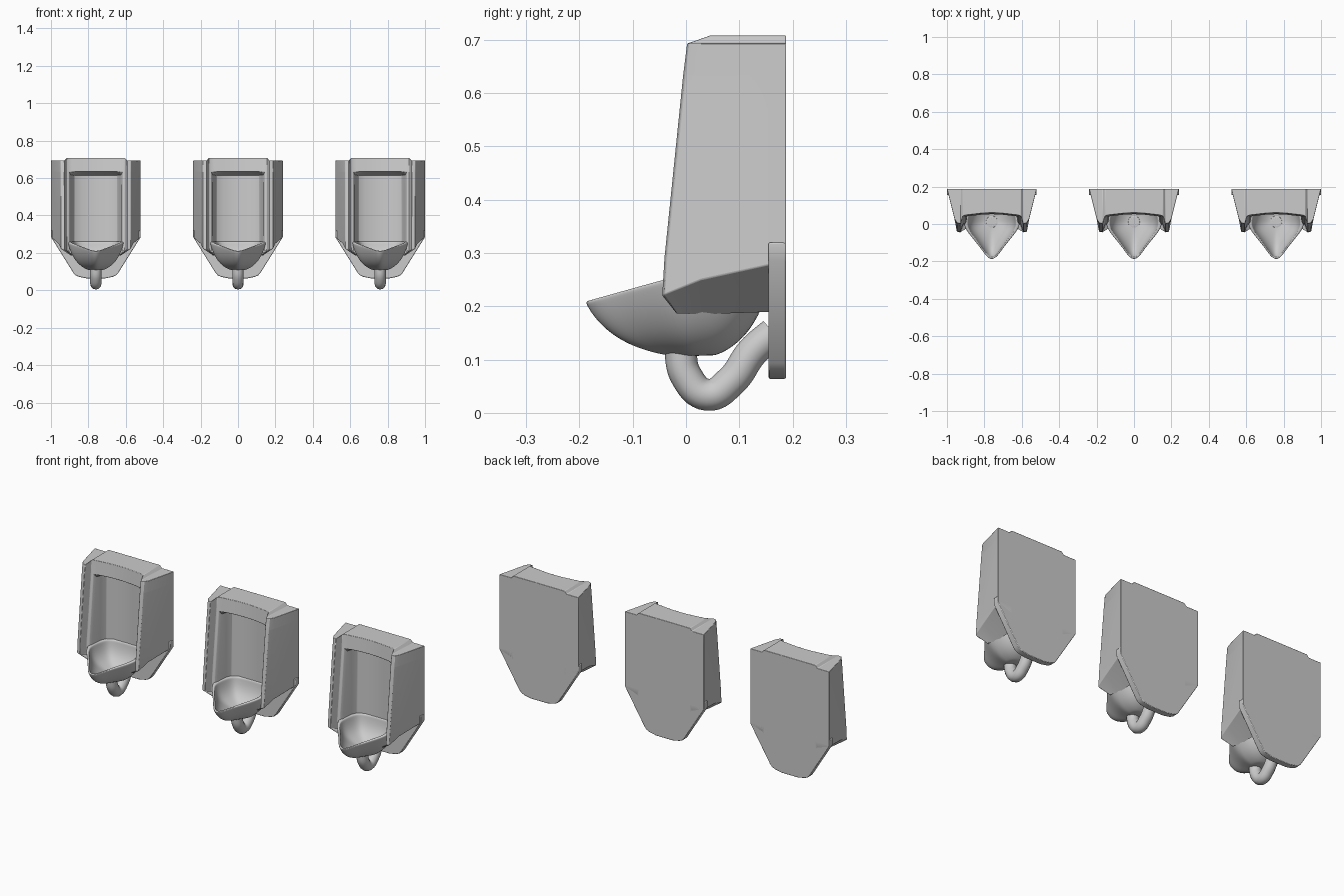
import bpy, bmesh, math
from mathutils import Vector

if "Cube" in bpy.data.objects:
    bpy.data.objects.remove(bpy.data.objects["Cube"])


def finish(bm, name, angle=35, bevel=0, subsurf=0):
    bmesh.ops.recalc_face_normals(bm, faces=bm.faces)
    me = bpy.data.meshes.new(name)
    bm.to_mesh(me)
    bm.free()
    ob = bpy.data.objects.new(name, me)
    bpy.context.collection.objects.link(ob)
    bpy.ops.object.select_all(action='DESELECT')
    bpy.context.view_layer.objects.active = ob
    ob.select_set(True)
    bpy.ops.object.shade_smooth_by_angle(angle=math.radians(angle))
    if bevel:
        m = ob.modifiers.new("bevel", 'BEVEL')
        m.width, m.segments, m.limit_method = bevel, 2, 'ANGLE'
        m.angle_limit = math.radians(35)
    if subsurf:
        m = ob.modifiers.new("subsurf", 'SUBSURF')
        m.levels = m.render_levels = subsurf
    return ob


def mirror_x(bm):
    geom = bm.verts[:] + bm.edges[:] + bm.faces[:]
    bmesh.ops.mirror(bm, geom=geom, axis='X', merge_dist=0.0005)
    bmesh.ops.remove_doubles(bm, verts=bm.verts, dist=0.0002)


# body: half slices lofted downwards, with hood, wings and open cavity
def front(z):
    return -0.045 + (z - 0.25) * 0.045 / 0.44


def body_slice(z, hollow):
    f = front(z)
    pts = [(0, .188), (.155, .188), (.168, .188), (.24, .188), (.2, .028),
           (.187, f + .004), (.168, f), (.155, f + .04), (.143, f + .045)]
    if hollow:
        pts += [(.135, f + .06), (.128, .08), (.115, .108), (.08, .127), (0, .13)]
    else:
        pts += [(.128, f + .047), (.11, f + .049), (.085, f + .052), (.05, f + .056), (0, f + .058)]
    return [Vector((x, y, z)) for x, y in pts]


top = body_slice(.708, False)
for i in range(2, 7):
    top[i].z = .694
hood = body_slice(.635, False)
upper = body_slice(.632, True)
for p in upper[9:]:
    p.z = .615
lower = body_slice(.29, True)
bottom = body_slice(.25, True)
for i, z in {0: .24, 1: .25, 2: .26, 3: .285, 4: .25, 5: .222, 6: .22, 7: .21, 8: .21}.items():
    bottom[i].z = z
for p in bottom[9:]:
    p.z = .235
under = [p.copy() for p in bottom]
for i, c in {2: (.1, .17, .19), 3: (.12, .165, .19), 4: (.12, .03, .185),
             5: (.135, -.018, .187), 6: (.125, -.018, .187)}.items():
    under[i] = Vector(c)

bm = bmesh.new()
rows = [[bm.verts.new(p) for p in r] for r in (top, hood, upper, lower, bottom)]
for a, b in zip(rows, rows[1:]):
    for i in range(len(a) - 1):
        bm.faces.new((a[i], a[i + 1], b[i + 1], b[i]))
t, b = rows[0], rows[-1]
bm.faces.new([t[0], t[1]] + t[7:])
bm.faces.new((t[1], t[2], t[6], t[7]))
bm.faces.new(t[2:7])
u = {i: bm.verts.new(under[i]) for i in range(2, 7)}
for i in range(2, 6):
    bm.faces.new((b[i], b[i + 1], u[i + 1], u[i]))
bm.faces.new((b[6], b[7], u[6]))
mirror_x(bm)
parts = [finish(bm, "urinal_body", bevel=.004)]

# back plate tapering down behind the trap
half = [(.24, .32), (.24, .285), (.12, .093), (.108, .08), (.09, .072), (.05, .064)]
outline = half + [(-x, z) for x, z in reversed(half)]
bm = bmesh.new()
face = bm.faces.new([bm.verts.new((x, .155, z)) for x, z in outline])
ext = bmesh.ops.extrude_face_region(bm, geom=[face])
bmesh.ops.translate(bm, vec=(0, .033, 0), verts=[v for v in ext["geom"] if isinstance(v, bmesh.types.BMVert)])
parts.append(finish(bm, "back_plate", bevel=.003))

# bowl: outer skin up to the sloped rim, then inner skin down to the floor
outer = [(0, .165), (.09, .155), (.14, .1), (.152, .03), (.15, -.02), (.105, -.075),
         (.06, -.13), (.03, -.175), (0, -.195)]
inner = [(0, .127), (.08, .122), (.113, .1), (.127, .03), (.132, -.02), (.092, -.07),
         (.052, -.125), (.022, -.168), (0, -.181)]


def bowl_ring(half, s, drop, floor):
    ring = []
    for x, y in half + [(-x, y) for x, y in half[-2:0:-1]]:
        rim = .262 + .28 * min(y, 0)
        ring.append(Vector((x * s, .02 + (y - .02) * s, rim + (floor - rim) * drop)))
    return ring


rings = [bowl_ring(outer, s, d, .107) for s, d in
         ((.2, 1), (.3, .98), (.5, .88), (.72, .68), (.9, .36), (.99, .07), (1, 0))]
rings += [bowl_ring(inner, s, d, .138) for s, d in
          ((1, 0), (.99, .08), (.92, .4), (.75, .7), (.45, .92), (.2, 1))]
bm = bmesh.new()
rows = [[bm.verts.new(p) for p in r] for r in rings]
n = len(rows[0])
for a, b in zip(rows, rows[1:]):
    for i in range(n):
        bm.faces.new((a[i], a[(i + 1) % n], b[(i + 1) % n], b[i]))
bm.faces.new(rows[0])
bm.faces.new(rows[-1])
parts.append(finish(bm, "bowl", angle=180, subsurf=2))

# trap pipe
cu = bpy.data.curves.new("trap_pipe", 'CURVE')
cu.dimensions = '3D'
cu.bevel_depth, cu.bevel_resolution, cu.resolution_u = .03, 4, 8
cu.use_fill_caps = True
sp = cu.splines.new('BEZIER')
path = [(-.012, .125), (0, .07), (.04, .034), (.085, .06), (.125, .115), (.165, .15)]
sp.bezier_points.add(len(path) - 1)
for p, (y, z) in zip(sp.bezier_points, path):
    p.co = (0, y, z)
    p.handle_left_type = p.handle_right_type = 'AUTO'
pipe = bpy.data.objects.new("trap_pipe", cu)
bpy.context.collection.objects.link(pipe)
parts.append(pipe)

# drain: slotted grille with hub and spokes inside a ring
bm = bmesh.new()
N, z0 = 20, .141
loops = [[bm.verts.new((r * math.cos(2 * math.pi * i / N), .012 + r * math.sin(2 * math.pi * i / N), z))
          for i in range(N)] for r, z in ((.032, z0 - .004), (.031, z0 + .004), (.024, z0 + .005), (.008, z0 + .005))]
for k, (a, b) in enumerate(zip(loops, loops[1:])):
    for i in range(N):
        if k < 2 or i % 2 == 0:
            bm.faces.new((a[i], a[(i + 1) % N], b[(i + 1) % N], b[i]))
bm.faces.new(loops[-1])
parts.append(finish(bm, "drain_grille"))

# three fixtures in a row
for ob in parts:
    for x, side in ((-.76, "left"), (.76, "right")):
        c = ob.copy()
        c.name = ob.name + "_" + side
        c.location.x = x
        bpy.context.collection.objects.link(c)
